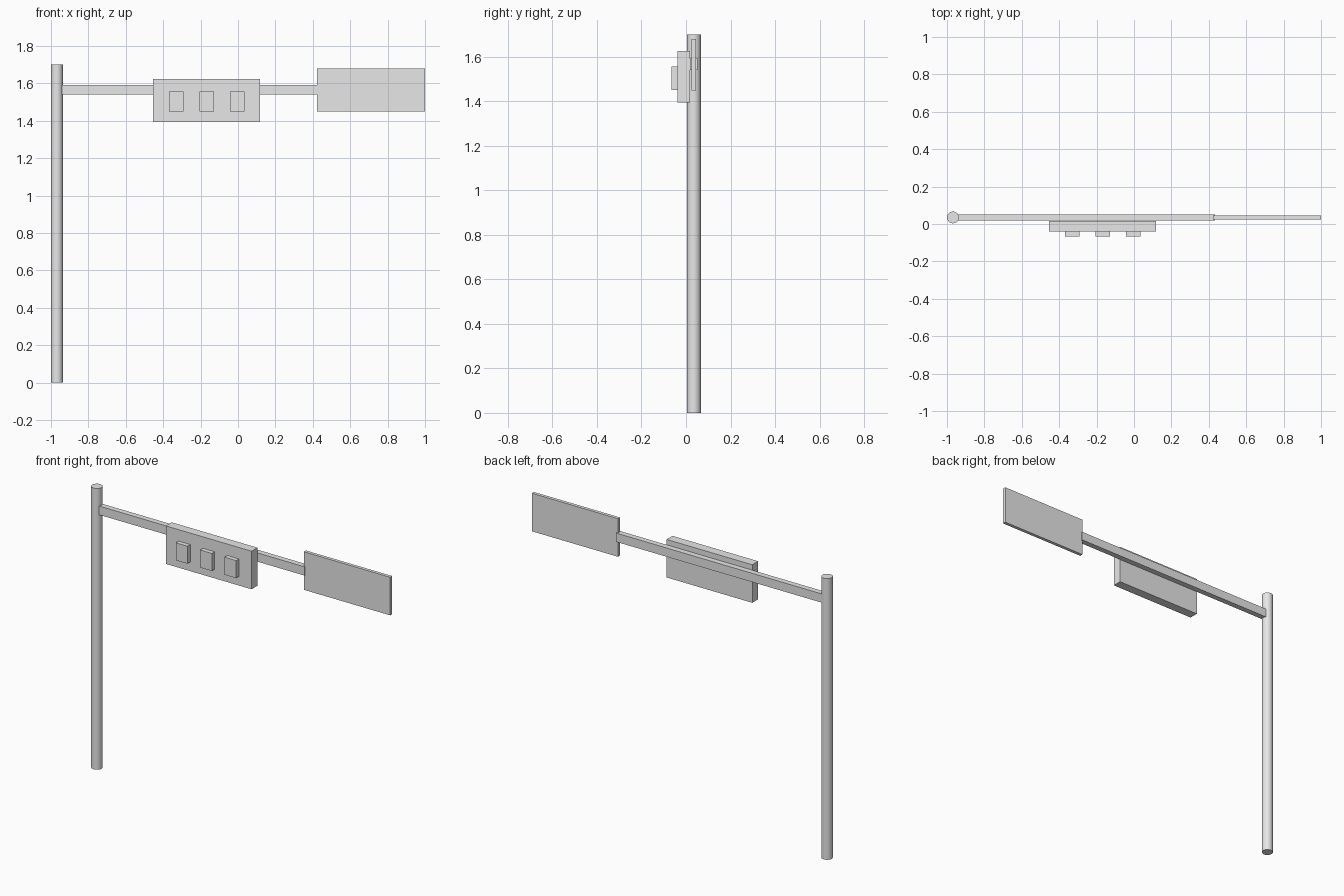
import bpy
from math import radians

cube = bpy.data.objects.get("Cube")
if cube:
    bpy.data.objects.remove(cube, do_unlink=True)

# Single painted-metal colour
grey = bpy.data.materials.new("light_grey")
grey.use_nodes = True
colour = (0.8, 0.8, 0.8, 1)
grey.diffuse_color = colour
grey.node_tree.nodes["Principled BSDF"].inputs["Base Color"].default_value = colour


def box(name, x, y, z):
    """Box from (min, max) ranges on each axis."""
    ranges = (x, y, z)
    bpy.ops.mesh.primitive_cube_add(size=1, location=[(a + b) / 2 for a, b in ranges])
    obj = bpy.context.object
    obj.name = name
    obj.scale = [b - a for a, b in ranges]
    bpy.ops.object.transform_apply(location=False, rotation=False, scale=True)
    obj.data.materials.append(grey)
    return obj


# Upright pole
POLE_X, POLE_Y, RADIUS, HEIGHT = -0.968, 0.035, 0.0315, 1.70
bpy.ops.mesh.primitive_cylinder_add(
    vertices=24, radius=RADIUS, depth=HEIGHT, location=(POLE_X, POLE_Y, HEIGHT / 2))
pole = bpy.context.object
pole.name = "pole"
pole.data.materials.append(grey)
bpy.ops.object.shade_smooth_by_angle(angle=radians(30))

# Horizontal arm, running from the pole into the sign
box("arm", (POLE_X + 0.02, 0.432), (0.018, 0.052), (1.54, 1.593))

# Signal housing on the front of the arm
box("signal_housing", (-0.455, 0.118), (-0.039, 0.017), (1.395, 1.625))

# Three raised lamps in a row
for i, side in enumerate(("right", "middle", "left")):
    cx = -0.168 + (i - 1) * 0.163
    box(f"lamp_{side}", (cx - 0.039, cx + 0.039), (-0.066, -0.039), (1.45, 1.556))

# Thin sign board at the end of the arm
box("sign_board", (0.423, 1.0), (0.025, 0.045), (1.449, 1.679))
